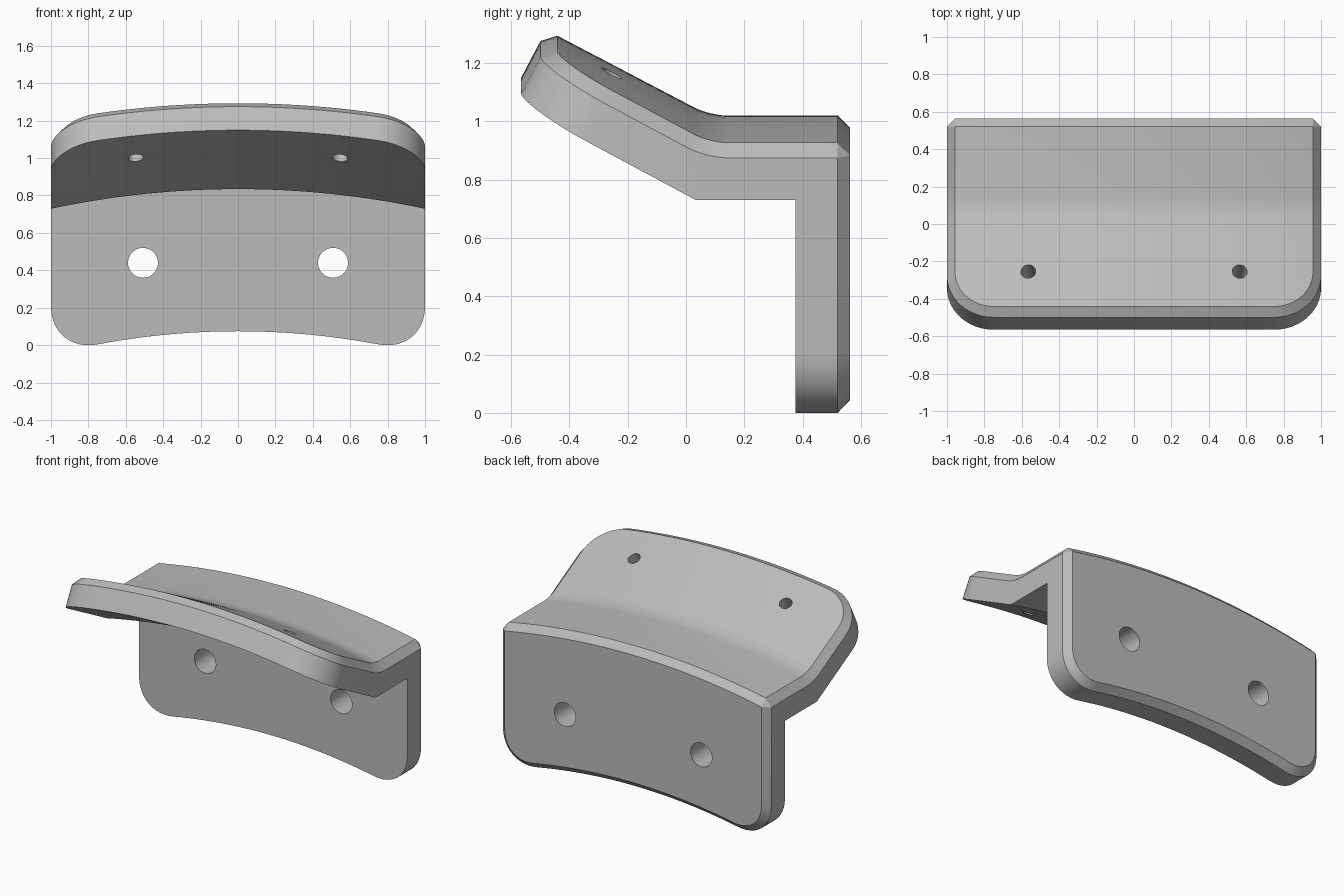
import bpy, bmesh, math
from mathutils import Vector, Matrix

if "Cube" in bpy.data.objects:
    bpy.data.objects.remove(bpy.data.objects["Cube"])

ARC_Z = -3.98                                  # height of the centre of the sweeping arc
TILT = Vector((0, 0.465, 0.885)).normalized()  # normal of the tilted lip
THICK = 0.185


def arc(x, z):
    """Bend a flat height onto concentric arcs."""
    return math.sqrt((z - ARC_Z) ** 2 - x * x) + ARC_Z


def bevel(bm, edges, width, segments):
    bmesh.ops.bevel(bm, geom=edges, offset=width, offset_type='OFFSET',
                    segments=segments, profile=0.5, affect='EDGES')


def near(v, y, z):
    return abs(v.co.y - y) < 1e-3 and abs(v.co.z - z) < 1e-3


# Cross-section: vertical back plate, flat shelf, tilted lip
lip_low = Vector((0, -0.565, 1.145))
lip_top = lip_low + TILT * THICK
profile = [(0.563, 1.015), (0.563, 0.07), (0.375, 0.07), (0.375, 0.83), (0.035, 0.83),
           (lip_low.y, lip_low.z), (lip_top.y, lip_top.z), (0.081, 1.015)]
bm = bmesh.new()
face = bm.faces.new([bm.verts.new((-1, y, z)) for y, z in profile])
ext = bmesh.ops.extrude_face_region(bm, geom=[face])
bmesh.ops.translate(bm, vec=(2, 0, 0),
                    verts=[g for g in ext["geom"] if isinstance(g, bmesh.types.BMVert)])
bmesh.ops.recalc_face_normals(bm, faces=bm.faces)

# Soft bend between shelf and lip
bevel(bm, [e for e in bm.edges if all(near(v, *profile[7]) for v in e.verts)], 0.06, 5)

# Rounded corners of the back plate and of the lip
ends = [(profile[1], profile[2]), (profile[5], profile[6])]
corners = [e for e in bm.edges for a, b in ends
           if (near(e.verts[0], *a) and near(e.verts[1], *b))
           or (near(e.verts[0], *b) and near(e.verts[1], *a))]
bevel(bm, corners, 0.25, 12)

# Chamfer around the outer faces
bm.normal_update()


def outer(f):
    return abs(f.normal.x) < 0.01 and (f.normal.z > 0.6 or f.normal.y > 0.9)


bevel(bm, [e for e in bm.edges if len(e.link_faces) == 2 and e.calc_face_angle() > 0.5
           and any(outer(f) for f in e.link_faces)], 0.043, 1)

# Slice along the width and bend into the arc
for i in range(1, 32):
    bmesh.ops.bisect_plane(bm, geom=bm.verts[:] + bm.edges[:] + bm.faces[:], dist=1e-5,
                           plane_co=(-1 + i / 16, 0, 0), plane_no=(1, 0, 0))
for v in bm.verts:
    v.co.z = arc(v.co.x, v.co.z)
low = min(v.co.z for v in bm.verts)
bmesh.ops.translate(bm, vec=(0, 0, -low), verts=bm.verts)
bmesh.ops.triangulate(bm, faces=bm.faces)
bmesh.ops.recalc_face_normals(bm, faces=bm.faces)

mesh = bpy.data.meshes.new("bracket")
bm.to_mesh(mesh)
bm.free()
bracket = bpy.data.objects.new("bracket", mesh)
bpy.context.collection.objects.link(bracket)

grey = bpy.data.materials.new("plain grey")
grey.diffuse_color = (0.5, 0.5, 0.5, 1)
grey.use_nodes = True
grey.node_tree.nodes["Principled BSDF"].inputs["Base Color"].default_value = grey.diffuse_color
mesh.materials.append(grey)


# Screw holes
def hole(name, centre, axis, radius):
    bpy.ops.mesh.primitive_cylinder_add(
        vertices=40, radius=radius, depth=0.5, location=centre,
        rotation=Vector(axis).to_track_quat('Z', 'Y').to_euler())
    cutter = bpy.context.object
    cutter.name = name
    cutter.data.materials.append(grey)
    mod = bracket.modifiers.new(name, 'BOOLEAN')
    mod.object, mod.operation, mod.solver = cutter, 'DIFFERENCE', 'EXACT'
    bpy.context.view_layer.objects.active = bracket
    bpy.ops.object.modifier_apply(modifier=name)
    bpy.data.objects.remove(cutter)


for s in (-1, 1):
    hole("back_hole", (s * 0.508, 0.47, 0.44), (0, 1, 0), 0.08)
    hole("lip_hole", (s * 0.565, -0.255, 1.163), (s * 0.105, TILT.y, TILT.z), 0.04)

bpy.ops.object.select_all(action='DESELECT')
bracket.select_set(True)
bpy.context.view_layer.objects.active = bracket
bpy.ops.object.shade_smooth_by_angle(angle=math.radians(20))
